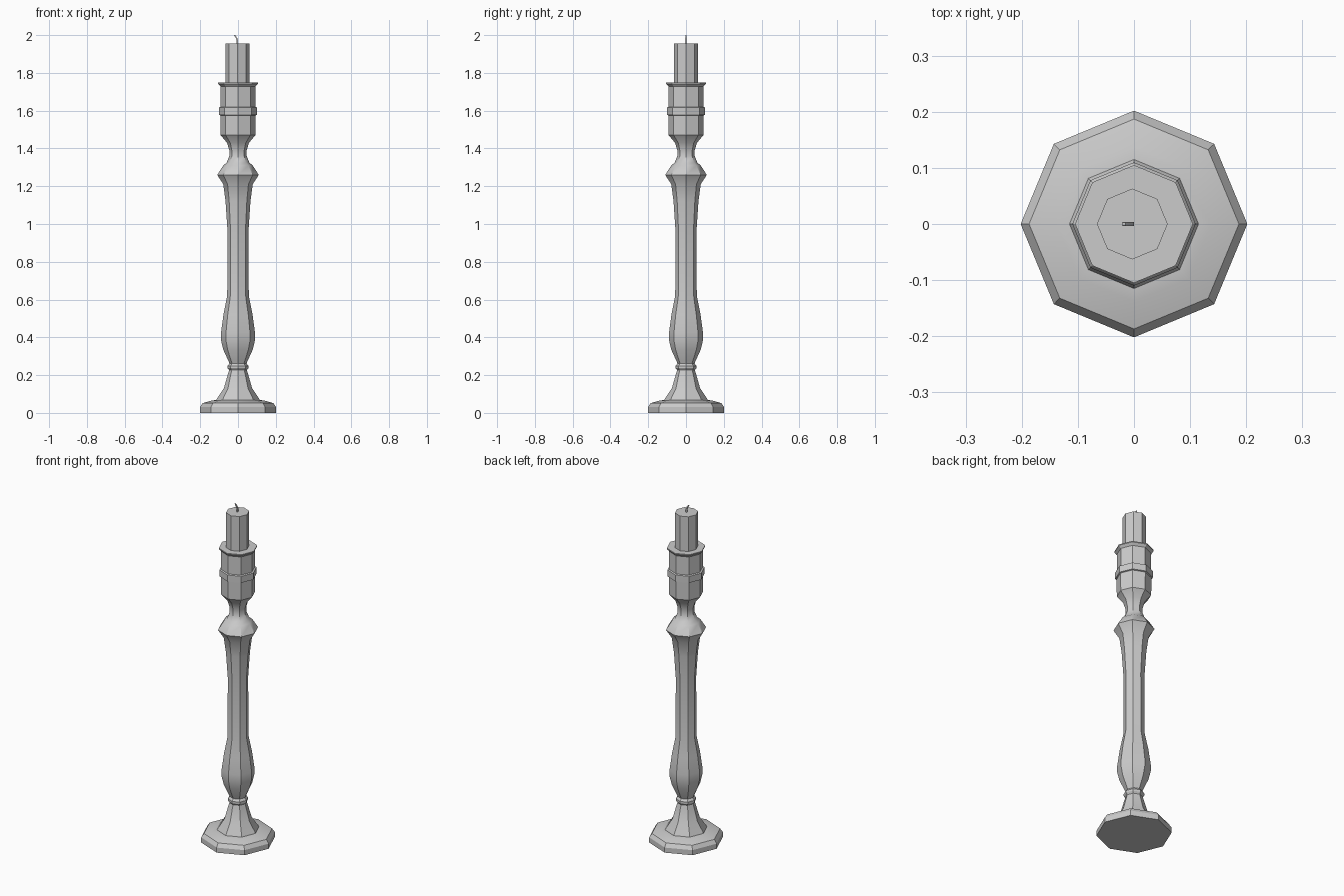
import bpy, bmesh
from math import cos, sin, pi, radians

if "Cube" in bpy.data.objects:
    bpy.data.objects.remove(bpy.data.objects["Cube"])


def lathe(name, profile, cx=0.0, sides=8):
    """Revolve (radius, z) points into a capped, low-sided solid."""
    bm = bmesh.new()
    rings = [[bm.verts.new((cx + r * cos(2 * pi * k / sides),
                            r * sin(2 * pi * k / sides), z))
              for k in range(sides)] for r, z in profile]
    for a, b in zip(rings, rings[1:]):
        for k in range(sides):
            n = (k + 1) % sides
            bm.faces.new((a[k], a[n], b[n], b[k]))
    bm.faces.new(rings[0][::-1])
    bm.faces.new(rings[-1])
    return finish(name, bm)


def finish(name, bm):
    bmesh.ops.recalc_face_normals(bm, faces=bm.faces[:])
    me = bpy.data.meshes.new(name)
    bm.to_mesh(me)
    bm.free()
    ob = bpy.data.objects.new(name, me)
    bpy.context.collection.objects.link(ob)
    bpy.ops.object.select_all(action='DESELECT')
    ob.select_set(True)
    bpy.context.view_layer.objects.active = ob
    bpy.ops.object.shade_smooth_by_angle(angle=radians(30))
    return ob


# Turned holder: foot, stem, collar, neck and cup in one profile
lathe("candlestick_holder", [
    (0.202, 0), (0.202, 0.03), (0.187, 0.052), (0.138, 0.066), (0.115, 0.068),
    (0.112, 0.075), (0.075, 0.13), (0.052, 0.21), (0.047, 0.226),
    (0.055, 0.237), (0.055, 0.249), (0.045, 0.262), (0.053, 0.28),
    (0.078, 0.335), (0.09, 0.385), (0.09, 0.425), (0.077, 0.52), (0.057, 0.62),
    (0.056, 0.97), (0.066, 1.12), (0.078, 1.21), (0.11, 1.26),
    (0.078, 1.31), (0.06, 1.325), (0.046, 1.36), (0.046, 1.39),
    (0.058, 1.43), (0.092, 1.47), (0.094, 1.575), (0.101, 1.578),
    (0.101, 1.617), (0.092, 1.62), (0.092, 1.728), (0.105, 1.742),
    (0.105, 1.748),
])

# Candle
lathe("candle", [(0.063, 1.74), (0.063, 1.955)], cx=-0.003)

# Bent wick: square section swept up along a short path
bm = bmesh.new()
path = [(-0.004, 1.95), (-0.004, 1.975), (-0.009, 1.986), (-0.018, 2.0)]
rings = [[bm.verts.new((x + dx, dy, z))
          for dx, dy in ((-w, -w), (w, -w), (w, w), (-w, w))]
         for (x, z), w in zip(path, (0.004, 0.004, 0.004, 0.003))]
for a, b in zip(rings, rings[1:]):
    for k in range(4):
        bm.faces.new((a[k], a[(k + 1) % 4], b[(k + 1) % 4], b[k]))
bm.faces.new(rings[0][::-1])
bm.faces.new(rings[-1])
finish("wick", bm)
